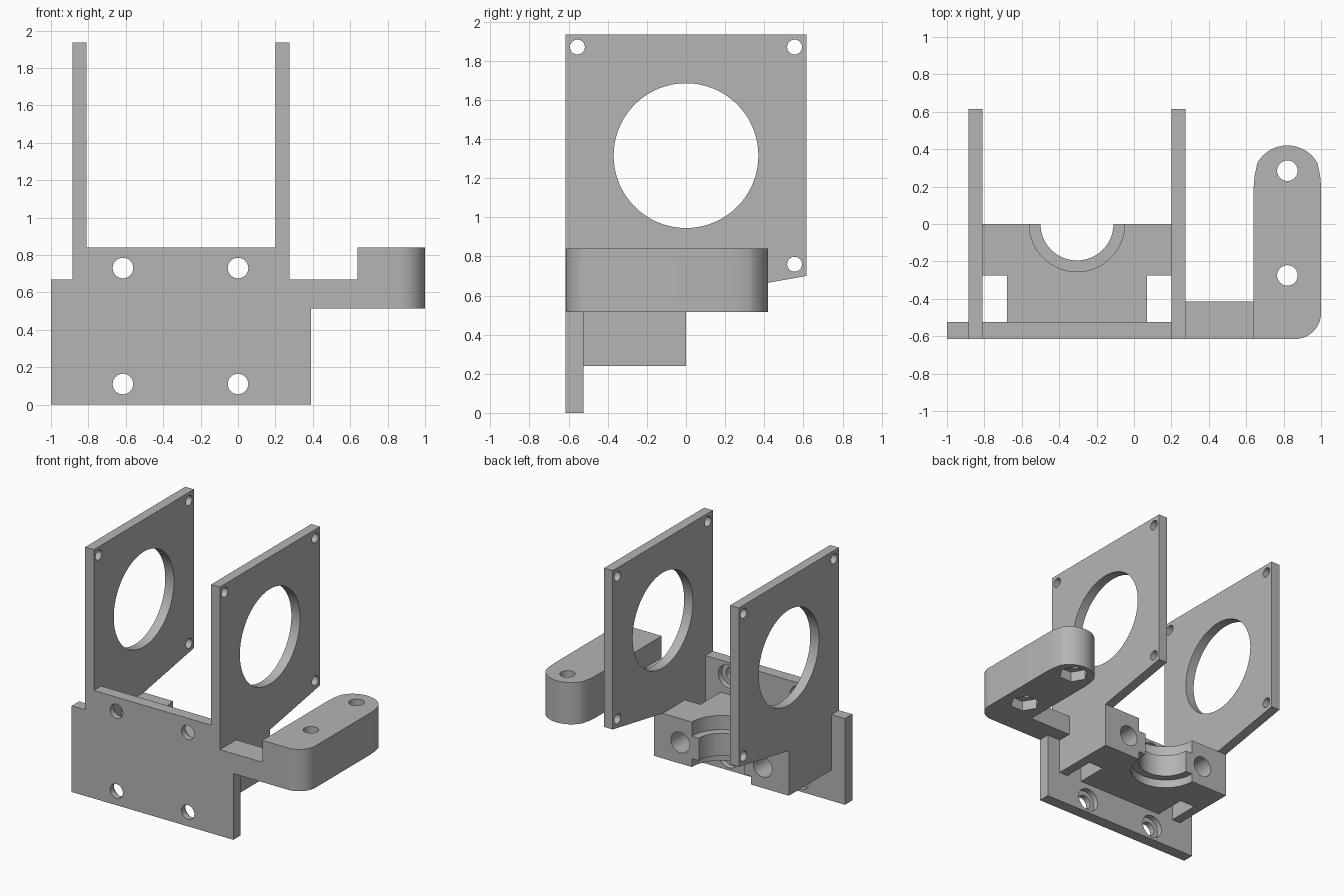
import bpy, bmesh
from math import cos, sin, pi, radians

cube = bpy.data.objects.get("Cube")
if cube:
    bpy.data.objects.remove(cube, do_unlink=True)

grey = bpy.data.materials.new("plain grey")
grey.use_nodes = True
grey.diffuse_color = (0.46, 0.46, 0.46, 1)
grey.node_tree.nodes["Principled BSDF"].inputs["Base Color"].default_value = (0.46, 0.46, 0.46, 1)

PLACE = {
    "x": lambda a, b, h: (h, a, b),
    "y": lambda a, b, h: (a, h, b),
    "z": lambda a, b, h: (a, b, h),
}


def prism(name, points, axis, low, high):
    """Extrude a flat outline along an axis."""
    bm = bmesh.new()
    face = bm.faces.new([bm.verts.new(PLACE[axis](a, b, low)) for a, b in points])
    top = bmesh.ops.extrude_face_region(bm, geom=[face])
    verts = [g for g in top["geom"] if isinstance(g, bmesh.types.BMVert)]
    bmesh.ops.translate(bm, verts=verts, vec=PLACE[axis](0, 0, high - low))
    bmesh.ops.recalc_face_normals(bm, faces=bm.faces)
    mesh = bpy.data.meshes.new(name)
    bm.to_mesh(mesh)
    bm.free()
    mesh.materials.append(grey)
    obj = bpy.data.objects.new(name, mesh)
    bpy.context.collection.objects.link(obj)
    return obj


def arc(a, b, r, start, end, steps):
    angles = [radians(start + (end - start) * i / steps) for i in range(steps + 1)]
    return [(a + r * cos(t), b + r * sin(t)) for t in angles]


def activate(obj):
    bpy.ops.object.select_all(action="DESELECT")
    obj.select_set(True)
    bpy.context.view_layer.objects.active = obj


def bore(obj, a, b, r, axis, low, high, sides=48):
    """Cut a round or polygonal hole."""
    cutter = prism("cutter", arc(a, b, r, 0, 360, sides)[:-1], axis, low, high)
    cutter.hide_render = True
    mod = obj.modifiers.new("bore", "BOOLEAN")
    mod.operation = "DIFFERENCE"
    mod.solver = "EXACT"
    mod.object = cutter
    activate(obj)
    bpy.ops.object.modifier_apply(modifier=mod.name)
    bpy.data.objects.remove(cutter, do_unlink=True)


FRONT, PLATE_BACK = -0.615, -0.525
BORE_X = -0.305

# Front mounting plate with counterbored bolt holes
plate = prism("front_plate", [(-1, 0), (0.39, 0), (0.39, 0.67), (0.2, 0.67), (0.2, 0.84),
                              (-0.81, 0.84), (-0.81, 0.67), (-1, 0.67)], "y", FRONT, PLATE_BACK)
for x in (-0.615, 0):
    for z in (0.11, 0.73):
        bore(plate, x, z, 0.055, "y", -0.8, -0.4)
        bore(plate, x, z, 0.09, "y", -0.57, -0.4)

# Two side plates with a fan opening and corner screw holes
side = [(FRONT, 0.67), (FRONT, 1.935), (0.615, 1.935), (0.615, 0.7),
        (0, 0.59), (0, 0.24), (PLATE_BACK, 0.24), (PLATE_BACK, 0.67)]
sides = []
for name, x in (("right_fan_plate", -0.885), ("left_fan_plate", 0.2)):
    fan = prism(name, side, "x", x, x + 0.075)
    bore(fan, 0, 1.315, 0.37, "x", x - 0.1, x + 0.2, 72)
    for y, z in ((-0.555, 1.87), (0.555, 1.87), (0.555, 0.76)):
        bore(fan, y, z, 0.038, "x", x - 0.1, x + 0.2, 24)
    sides.append(fan)

# Clamp block: stepped half bore and two bolt holes
half = [(0.505, 0), (0.505, -0.275), (0.375, -0.275), (0.375, PLATE_BACK)]
outline = [(BORE_X + dx, y) for dx, y in half] + [(BORE_X - dx, y) for dx, y in reversed(half)]
block = prism("clamp_block", outline, "z", 0.24, 0.59)
bore(block, BORE_X, 0, 0.195, "z", 0, 1, 64)
bore(block, BORE_X, 0, 0.255, "z", 0.48, 1, 64)
bore(block, BORE_X, 0, 0.255, "z", 0, 0.305, 64)
for s in (-1, 1):
    bore(block, BORE_X + s * 0.355, 0.405, 0.08, "y", -0.32, 0.2, 32)

# Arm reaching out to the lug
arm = prism("side_arm", [(0.39, FRONT), (0.64, FRONT), (0.64, -0.415), (0.275, -0.415),
                         (0.275, PLATE_BACK), (0.39, PLATE_BACK)], "z", 0.515, 0.67)

# Rounded lug with screw holes and hexagonal nut pockets
tip = arc(0.82, 0.235, 0.185, 30, 150, 24)
lug_outline = ([(0.64, FRONT)] + arc(0.86, FRONT + 0.14, 0.14, -90, 0, 16)
               + [(1, 0.2), (0.995, 0.26)] + tip + [(0.645, 0.26), (0.64, 0.2)])
lug = prism("side_lug", lug_outline, "z", 0.515, 0.84)
for y in (-0.275, 0.285):
    bore(lug, 0.82, y, 0.055, "z", 0, 1, 32)
    bore(lug, 0.82, y, 0.11, "z", 0.4, 0.595, 6)

for obj in [plate, block, arm, lug] + sides:
    activate(obj)
    bpy.ops.object.shade_smooth_by_angle(angle=radians(25))
